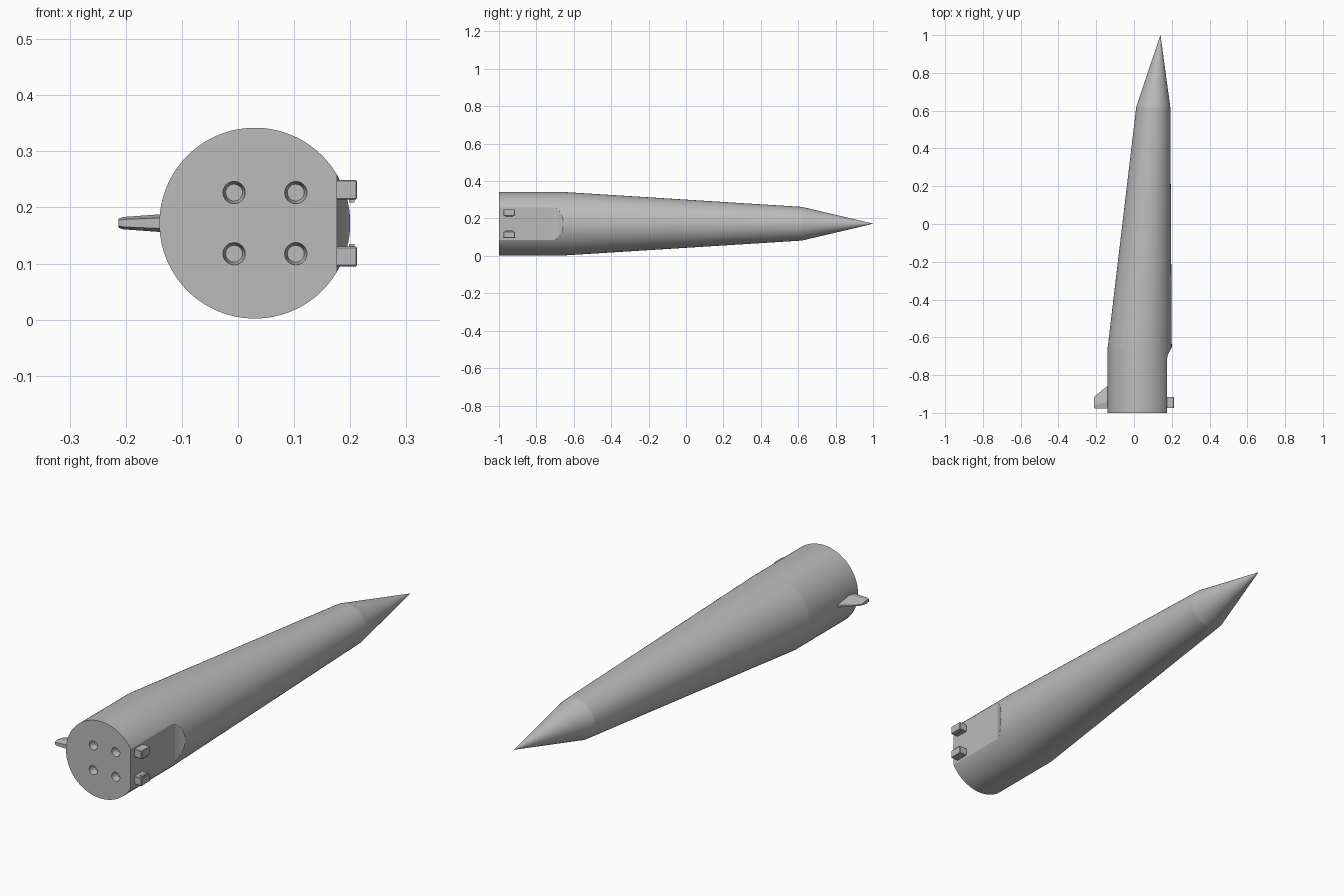
import bpy, bmesh, math
from mathutils import Matrix, Vector

if "Cube" in bpy.data.objects:
    bpy.data.objects.remove(bpy.data.objects["Cube"], do_unlink=True)

grey = bpy.data.materials.new("plain grey")
grey.use_nodes = True
grey.diffuse_color = (0.5, 0.5, 0.5, 1)
grey.node_tree.nodes["Principled BSDF"].inputs["Base Color"].default_value = (0.5, 0.5, 0.5, 1)

MID = 0.172      # height of the body axis
SIDES = 128


def finish(name, bm):
    bmesh.ops.recalc_face_normals(bm, faces=bm.faces)
    mesh = bpy.data.meshes.new(name)
    bm.to_mesh(mesh)
    bm.free()
    mesh.materials.append(grey)
    ob = bpy.data.objects.new(name, mesh)
    bpy.context.collection.objects.link(ob)
    return ob


def select(ob):
    bpy.ops.object.select_all(action='DESELECT')
    ob.select_set(True)
    bpy.context.view_layer.objects.active = ob


def loft(name, loops):
    """Skin equal-length loops of points and cap both ends."""
    bm = bmesh.new()
    rings = [[bm.verts.new(p) for p in loop] for loop in loops]
    for a, b in zip(rings, rings[1:]):
        for i in range(len(a)):
            j = (i + 1) % len(a)
            bm.faces.new((a[i], a[j], b[j], b[i]))
    bm.faces.new(rings[0])
    bm.faces.new(rings[-1])
    return finish(name, bm)


def circle(x, y, z, r, n):
    angles = [math.tau * i / n for i in range(n)]
    return [(x + r * math.cos(a), y, z + r * math.sin(a)) for a in angles]


def box(name, low, high, bevel=0.0):
    low, high = Vector(low), Vector(high)
    bm = bmesh.new()
    bmesh.ops.create_cube(bm, size=1, matrix=Matrix.Translation((low + high) / 2)
                          @ Matrix.Diagonal((*(high - low), 1)))
    if bevel:
        bmesh.ops.bevel(bm, geom=bm.edges[:], offset=bevel, segments=1, affect='EDGES')
    return finish(name, bm)


def cut(ob, cutter):
    mod = ob.modifiers.new("cut", 'BOOLEAN')
    mod.operation, mod.solver, mod.object = 'DIFFERENCE', 'EXACT', cutter
    select(ob)
    bpy.ops.object.modifier_apply(modifier=mod.name)
    bpy.data.objects.remove(cutter, do_unlink=True)


# Body: straight skirt, lopsided taper, pointed nose (x, y, radius)
stations = [(0.03, -1, 0.17), (0.03, -0.66, 0.17), (0.102, 0.62, 0.09), (0.14, 1, 0.0005)]
body = loft("booster_body", [circle(x, y, MID, r, SIDES) for x, y, r in stations])

# Flat side recess with a soft ramp at its forward end
ramp = [(0.176, -1.1), (0.176, -0.71), (0.179, -0.695), (0.185, -0.68),
        (0.193, -0.665), (0.21, -0.64), (0.3, -0.64), (0.3, -1.1)]
cut(body, loft("recess_cutter", [[(x, y, z) for x, y in ramp] for z in (0, 0.4)]))

# Four tapered nozzle wells in the base
for x in (-0.007, 0.103):
    for side in (-1, 1):
        z = MID + side * 0.0545
        cut(body, loft("nozzle_cutter", [circle(x, -1.01, z, 0.0215, 32),
                                         circle(x, -0.97, z, 0.015, 32)]))
select(body)
bpy.ops.object.shade_smooth_by_angle(angle=math.radians(5))


# Fin: hexagonal section tapering outward
def fin_section(x, back, front, half):
    bevel = 0.3 * (front - back)
    return [(x, back, MID - half * 0.6), (x, back + bevel, MID - half),
            (x, front, MID - half * 0.25), (x, front, MID + half * 0.25),
            (x, back + bevel, MID + half), (x, back, MID + half * 0.6)]


loft("side_fin", [fin_section(-0.12, -0.978, -0.84, 0.017),
                  fin_section(-0.205, -0.978, -0.91, 0.011),
                  fin_section(-0.213, -0.973, -0.918, 0.008)])

# Attachment lugs with small inner pins on the flat side
for name, side in (("upper", 1), ("lower", -1)):
    def span(a, b):
        return sorted((MID + side * a, MID + side * b))
    z0, z1 = span(0.042, 0.077)
    box(name + "_lug", (0.17, -0.975, z0), (0.212, -0.915, z1), 0.002)
    z0, z1 = span(0.037, 0.045)
    box(name + "_lug_pin", (0.198, -0.965, z0), (0.208, -0.925, z1))
